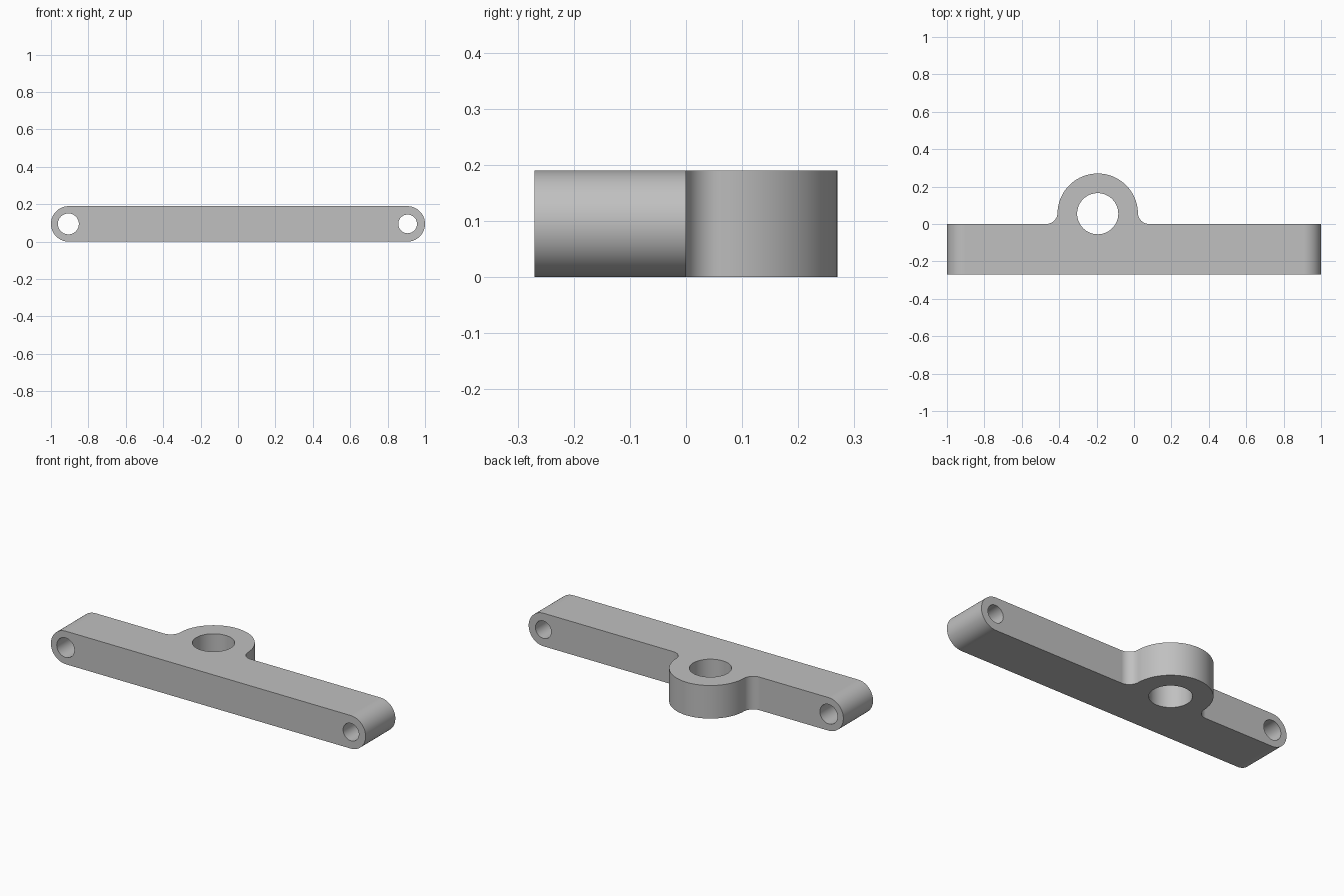
import bpy, bmesh
from math import pi, cos, sin, atan2, sqrt, radians
from mathutils import Vector

if "Cube" in bpy.data.objects:
    bpy.data.objects.remove(bpy.data.objects["Cube"])

HEIGHT, DEPTH = 0.19, 0.27
BOSS_X, BOSS_Y, BOSS_R, BORE_R = -0.194, 0.055, 0.215, 0.11
FILLET_R = 0.06

steel = bpy.data.materials.new("grey_metal")
steel.use_nodes = True
GREY = (0.53, 0.53, 0.53, 1)
steel.diffuse_color = GREY
steel.node_tree.nodes["Principled BSDF"].inputs["Base Color"].default_value = GREY


def arc(cx, cy, r, a0, a1, n):
    """Points along an arc, both ends included."""
    return [(cx + r * cos(a0 + (a1 - a0) * i / n),
             cy + r * sin(a0 + (a1 - a0) * i / n)) for i in range(n + 1)]


def prism(name, outline, place, direction):
    """Extrude a flat outline along a direction."""
    bm = bmesh.new()
    face = bm.faces.new([bm.verts.new(place(u, v)) for u, v in outline])
    out = bmesh.ops.extrude_face_region(bm, geom=[face])
    moved = [e for e in out["geom"] if isinstance(e, bmesh.types.BMVert)]
    bmesh.ops.translate(bm, verts=moved, vec=Vector(direction))
    bmesh.ops.recalc_face_normals(bm, faces=bm.faces)
    mesh = bpy.data.meshes.new(name)
    bm.to_mesh(mesh)
    bm.free()
    mesh.materials.append(steel)
    obj = bpy.data.objects.new(name, mesh)
    bpy.context.collection.objects.link(obj)
    return obj


def along_z(name, outline):
    return prism(name, outline, lambda u, v: (u, v, -0.2), (0, 0, 0.6))


def along_y(name, outline):
    return prism(name, outline, lambda u, v: (u, -0.5, v), (0, 1, 0))


def combine(target, tool, operation):
    """Apply a boolean and discard the tool."""
    tool.hide_render = True
    mod = target.modifiers.new(operation, "BOOLEAN")
    mod.operation, mod.solver, mod.object = operation, "EXACT", tool
    bpy.context.view_layer.objects.active = target
    bpy.ops.object.modifier_apply(modifier=mod.name)
    bpy.data.objects.remove(tool)


# Plan outline: straight bar with a filleted round boss on the back
fillet_dx = sqrt((BOSS_R + FILLET_R) ** 2 - (FILLET_R - BOSS_Y) ** 2)
tangent = atan2(FILLET_R - BOSS_Y, fillet_dx)
plan = [(-1.2, -DEPTH), (1.2, -DEPTH), (1.2, 0)]
plan += arc(BOSS_X + fillet_dx, FILLET_R, FILLET_R, -pi / 2, -pi + tangent, 10)
plan += arc(BOSS_X, BOSS_Y, BOSS_R, tangent, pi - tangent, 40)[1:-1]
plan += arc(BOSS_X - fillet_dx, FILLET_R, FILLET_R, -tangent, -pi / 2, 10)
plan += [(-1.2, 0)]
link = along_z("link_bar", plan)

# Rounded bar ends
r = HEIGHT / 2
stadium = arc(1 - r, r, r, -pi / 2, pi / 2, 32) + arc(r - 1, r, r, pi / 2, 1.5 * pi, 32)
combine(link, along_y("end_rounding", stadium), "INTERSECT")

# Boss bore and the two pin holes
bore = arc(BOSS_X, BOSS_Y, BORE_R, 0, 2 * pi, 64)[:-1]
combine(link, along_z("boss_bore", bore), "DIFFERENCE")
for x, radius in ((-0.907, 0.056), (0.907, 0.05)):
    hole = arc(x, r, radius, 0, 2 * pi, 48)[:-1]
    combine(link, along_y("pin_hole", hole), "DIFFERENCE")

# Smooth curved walls, crisp rims
bpy.ops.object.select_all(action="DESELECT")
link.select_set(True)
bpy.context.view_layer.objects.active = link
bpy.ops.object.shade_smooth_by_angle(angle=radians(30))
normals = link.modifiers.new("flat_normals", "WEIGHTED_NORMAL")
normals.keep_sharp = True
